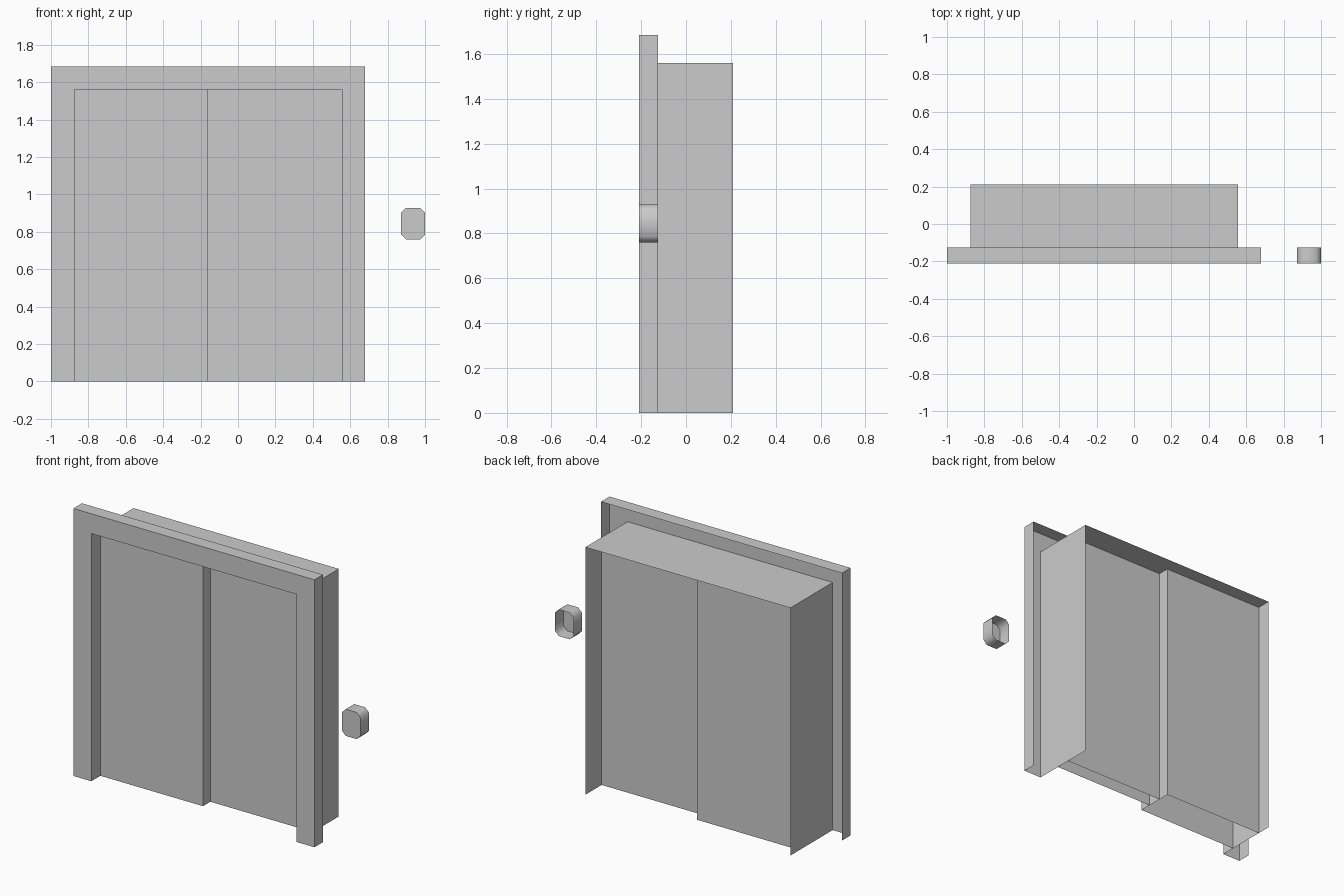
import bpy, math

if "Cube" in bpy.data.objects:
    bpy.data.objects.remove(bpy.data.objects["Cube"])

FRONT, FRAME_BACK, BACK = -0.21, -0.125, 0.21
L, R, H = -0.875, 0.555, 1.56          # doorway opening
MID, TRIM = -0.16, 0.125


def make(name, verts, faces):
    me = bpy.data.meshes.new(name)
    me.from_pydata(verts, [], faces)
    ob = bpy.data.objects.new(name, me)
    bpy.context.collection.objects.link(ob)
    return ob


def strip(path, y0, y1, closed=False):
    """Sweep an x-z path along y into an open thin wall."""
    n = len(path)
    verts = [(x, y, z) for y in (y0, y1) for x, z in path]
    faces = [(i, n + i, n + (i + 1) % n, (i + 1) % n)
             for i in range(n if closed else n - 1)]
    return verts, faces


def arch(l, r, h):
    return [(l, 0), (l, h), (r, h), (r, 0)]


# door frame: flat front trim with outer return, open at the back
outer = arch(L - TRIM, R + TRIM, H + TRIM)
inner = arch(L, R, H)
verts, faces = strip(outer, FRONT, FRAME_BACK)
base = len(verts)
verts += [(x, FRONT, z) for x, z in inner]
faces += [(i, i + 1, base + i + 1, base + i) for i in range(3)]
make("door_frame", verts, faces)

# deep lining around the doorway, open front, back and bottom
make("doorway_lining", *strip(inner, FRONT, BACK))


# sliding door panels: hollow shells open at the bottom
def door(name, x0, x1, half, side):
    v = [(x, y, z) for y in (-half, half) for x, z in arch(x0, x1, H)]
    f = [(0, 3, 2, 1), (4, 5, 6, 7)]
    if side:
        f.append((2, 3, 7, 6))
    make(name, v, f)


door("left_door", L, MID, 0.12, True)
door("right_door", MID, R, 0.047, False)

# call button housing: chamfered tube with closed front
x0, x1, z0, z1, c = 0.872, 1.0, 0.76, 0.928, 0.026
octagon = [(x0, z0 + c), (x0, z1 - c), (x0 + c, z1), (x1 - c, z1),
           (x1, z1 - c), (x1, z0 + c), (x1 - c, z0), (x0 + c, z0)]
verts, faces = strip(octagon, FRONT, FRAME_BACK, closed=True)
faces.append(tuple(reversed(range(8))))
button = make("call_button", verts, faces)
bpy.context.view_layer.objects.active = button
button.select_set(True)
bpy.ops.object.shade_smooth_by_angle(angle=math.radians(60))
